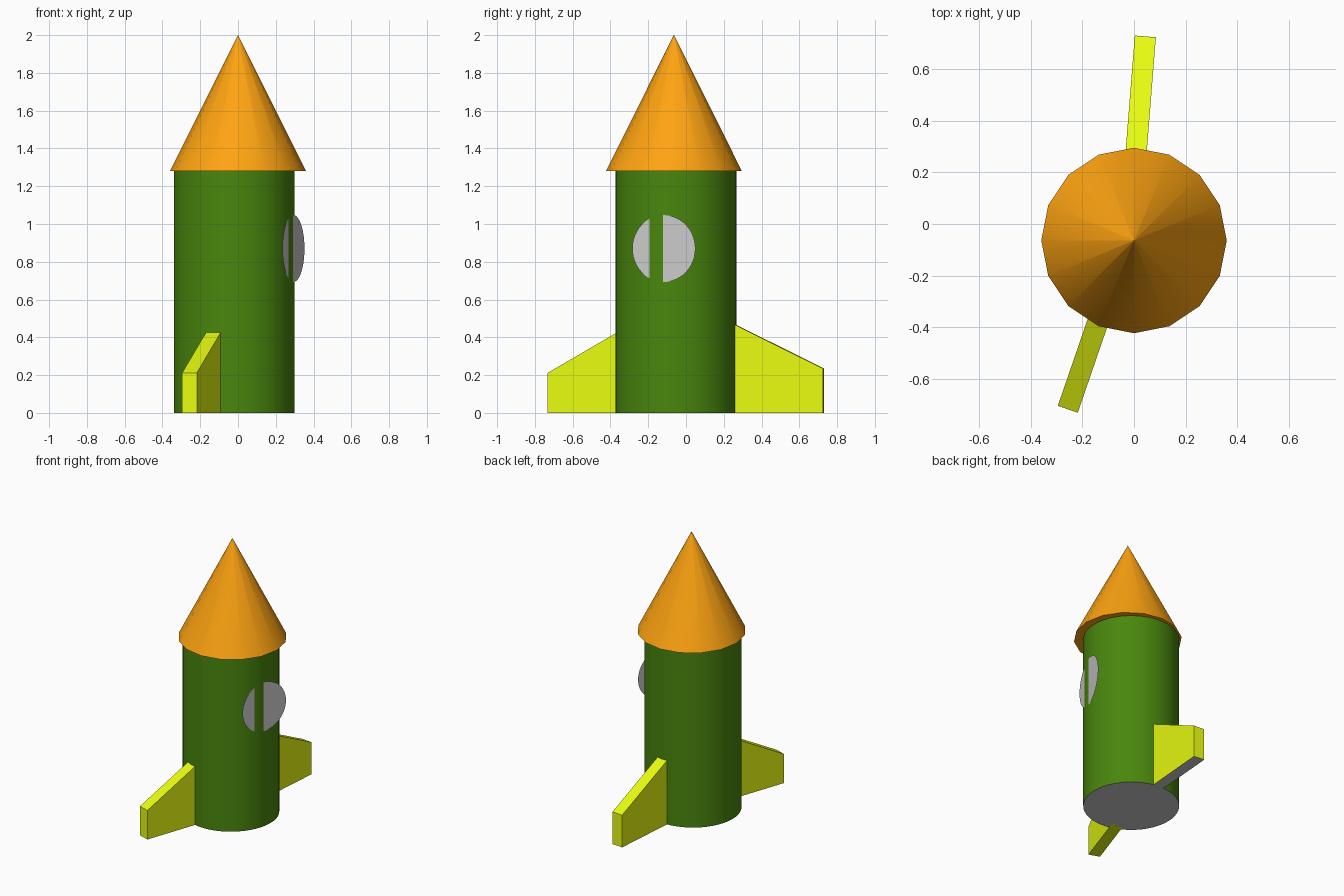
import bpy, bmesh
from math import radians, pi
from mathutils import Matrix, Vector

if "Cube" in bpy.data.objects:
    bpy.data.objects.remove(bpy.data.objects["Cube"])


def material(name, rgb):
    m = bpy.data.materials.new(name)
    m.diffuse_color = (*rgb, 1)
    m.use_nodes = True
    m.node_tree.nodes["Principled BSDF"].inputs["Base Color"].default_value = m.diffuse_color
    return m


orange = material("orange", (1.0, 0.37, 0.0055))
green = material("green", (0.067, 0.24, 0.004))
yellow = material("yellow", (0.81, 0.98, 0.0055))
grey = material("grey", (0.8, 0.8, 0.8))


def add_object(name, bm, mats, smooth=False):
    """Turn a bmesh into an object; undersides use the second material if given."""
    bmesh.ops.recalc_face_normals(bm, faces=bm.faces)
    bm.normal_update()
    if len(mats) > 1:
        for f in bm.faces:
            f.material_index = 1 if f.normal.z < -0.9 else 0
    mesh = bpy.data.meshes.new(name)
    bm.to_mesh(mesh)
    bm.free()
    for m in mats:
        mesh.materials.append(m)
    ob = bpy.data.objects.new(name, mesh)
    bpy.context.collection.objects.link(ob)
    if smooth:
        bpy.ops.object.select_all(action='DESELECT')
        ob.select_set(True)
        bpy.context.view_layer.objects.active = ob
        bpy.ops.object.shade_smooth_by_angle(angle=radians(30))
    return ob


def cone(name, x, y, z0, z1, r0, r1, sides, mats):
    bm = bmesh.new()
    bmesh.ops.create_cone(bm, cap_ends=True, segments=sides, radius1=r0,
                          radius2=r1, depth=z1 - z0,
                          matrix=Matrix.Translation((x, y, (z0 + z1) / 2)))
    return add_object(name, bm, mats, smooth=True)


def fin(name, tip, heading, length, tip_height, slope, width=0.082):
    """Sloped fin running from its outer end at tip back into the body."""
    bm = bmesh.new()
    side = [(0, 0), (0, tip_height), (-length, tip_height + slope * length), (-length, 0)]
    face = bm.faces.new([bm.verts.new((u, -width / 2, z)) for u, z in side])
    ext = bmesh.ops.extrude_face_region(bm, geom=[face], use_keep_orig=True)
    bmesh.ops.translate(bm, vec=(0, width, 0),
                        verts=[v for v in ext["geom"] if isinstance(v, bmesh.types.BMVert)])
    bm.transform(Matrix.Translation((*tip, 0)) @ Matrix.Rotation(radians(heading), 4, 'Z'))
    return add_object(name, bm, [yellow, grey])


# Body tube and pointed roof (tiny flat tip keeps the shading clean at the point)
cone("body", -0.02, -0.053, 0, 1.29, 0.32, 0.32, 48, [green, grey])
cone("nose_cone", 0, -0.064, 1.28, 2.0, 0.36, 0.0008, 16, [orange])

# Fins at the back and front
fin("back_fin", (0.044, 0.728), 85.45, 0.51, 0.235, 0.495)
fin("front_fin", (-0.257, -0.719), 251, 0.44, 0.212, 0.55)

# Flat round window, sunk slightly into the curved side
bm = bmesh.new()
normal = Vector((0.943, -0.33, 0))
bmesh.ops.create_circle(
    bm, cap_ends=True, segments=48, radius=0.177,
    matrix=Matrix.Translation((0.2935, -0.1175, 0.87)) @ normal.to_track_quat('Z', 'Y').to_matrix().to_4x4())
add_object("window", bm, [grey])
